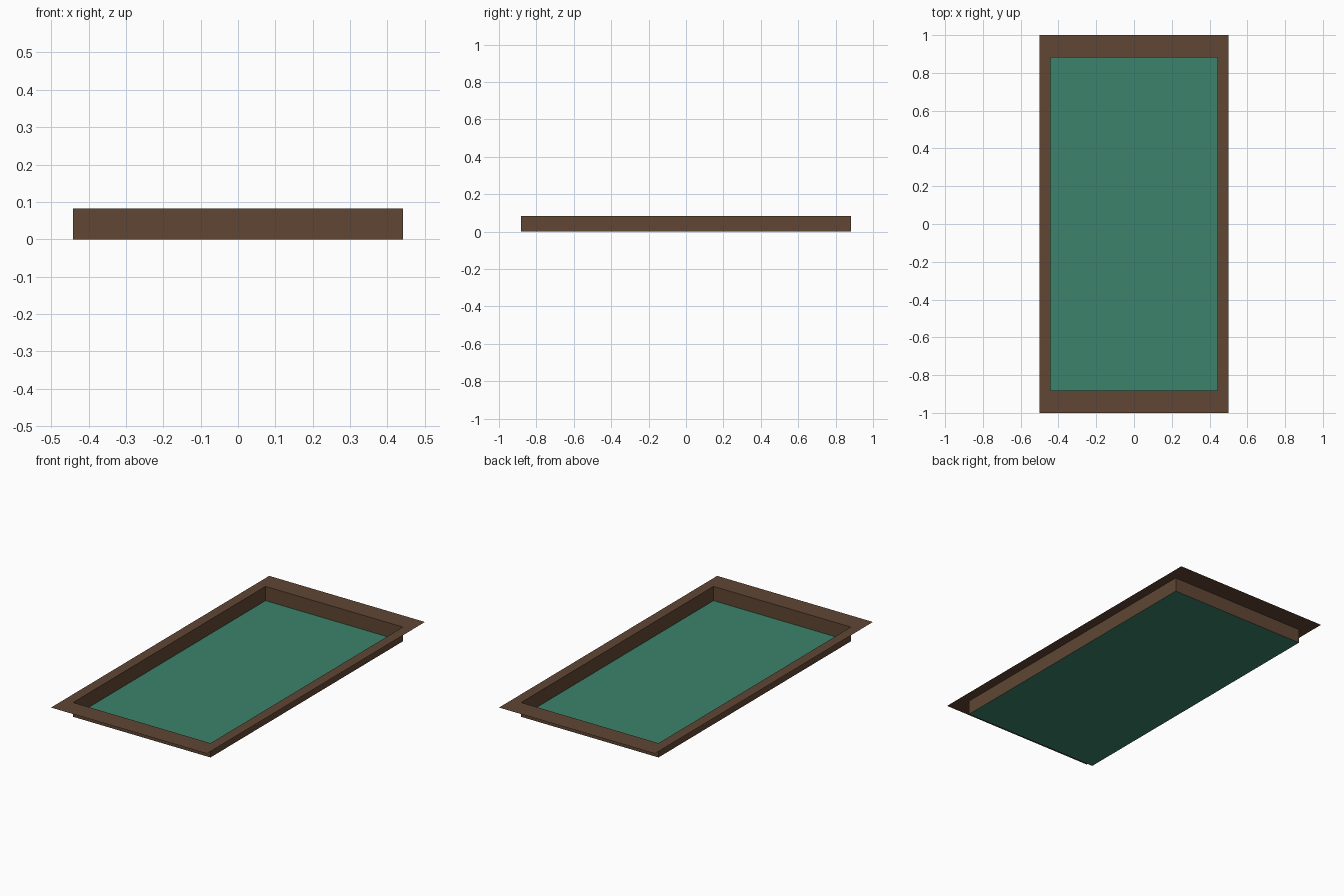
import bpy, bmesh

if "Cube" in bpy.data.objects:
    bpy.data.objects.remove(bpy.data.objects["Cube"])

IX, IY = 0.441, 0.882   # inner opening half sizes
OX, OY = 0.5, 1.0       # outer rim half sizes
H = 0.083               # rim height


def material(name, rgb):
    m = bpy.data.materials.new(name)
    m.diffuse_color = (*rgb, 1.0)
    m.use_nodes = True
    m.node_tree.nodes["Principled BSDF"].inputs["Base Color"].default_value = m.diffuse_color
    return m


def ring(bm, x, y, z):
    return [bm.verts.new((sx * x, sy * y, z))
            for sx, sy in ((-1, -1), (1, -1), (1, 1), (-1, 1))]


def finish(name, bm, mat):
    me = bpy.data.meshes.new(name)
    bm.to_mesh(me)
    bm.free()
    me.materials.append(mat)
    bpy.context.collection.objects.link(bpy.data.objects.new(name, me))


def band(name, low, high, mat):
    # Sheet of four quads between two rectangular loops
    bm = bmesh.new()
    a, b = ring(bm, *low), ring(bm, *high)
    for i in range(4):
        j = (i + 1) % 4
        bm.faces.new((a[i], a[j], b[j], b[i]))
    finish(name, bm, mat)


wood = material("brown wood", (0.117, 0.062, 0.034))
felt = material("green felt", (0.045, 0.227, 0.147))

# Flat rim facing up, thin side walls
band("rim", (OX, OY, H), (IX, IY, H), wood)
band("side_walls", (IX, IY, 0), (IX, IY, H), wood)

# Green floor of the tray
bm = bmesh.new()
bm.faces.new(ring(bm, IX, IY, 0))
finish("tray_floor", bm, felt)
